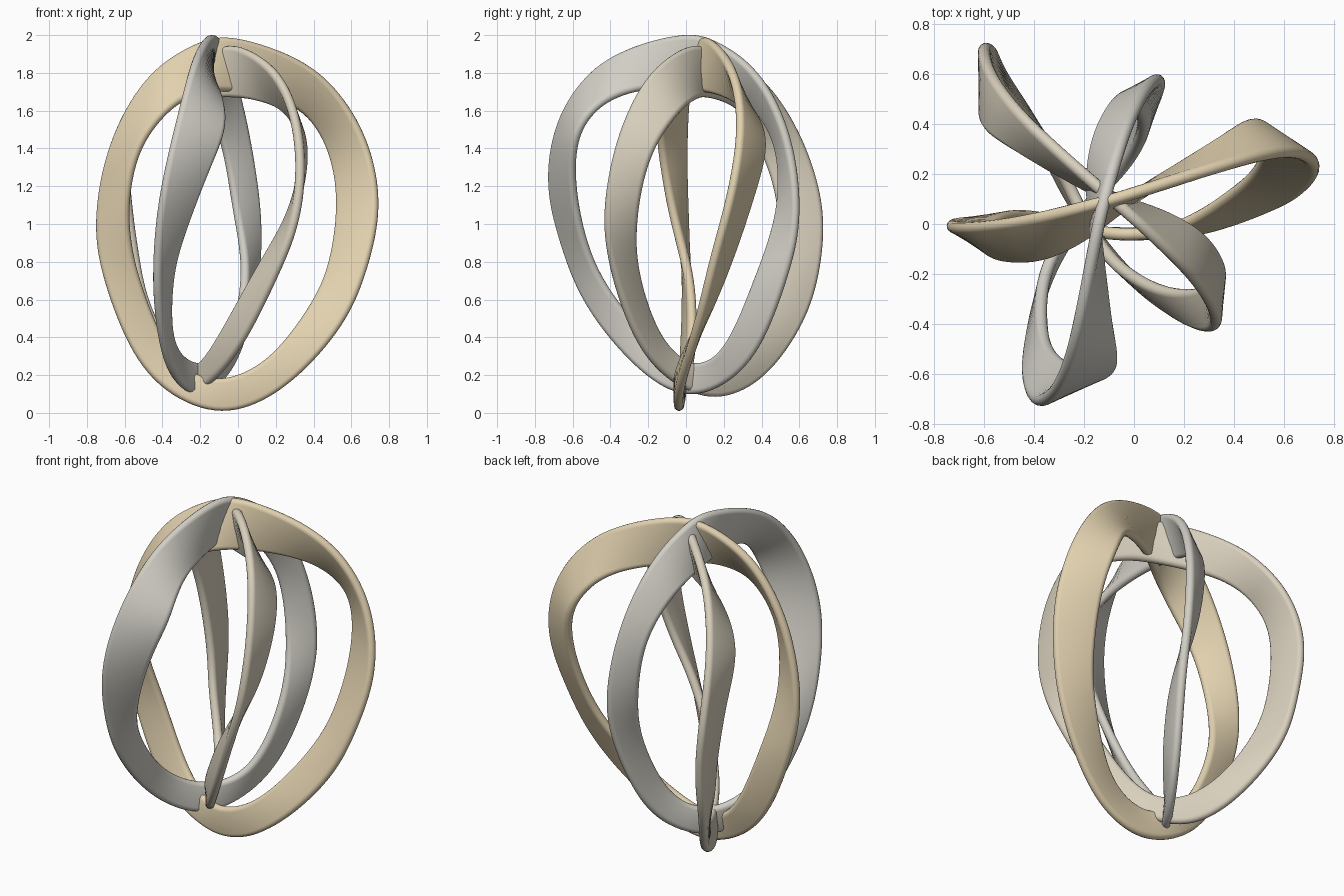
import bpy, bmesh, math
from mathutils import Vector, Matrix

if "Cube" in bpy.data.objects:
    bpy.data.objects.remove(bpy.data.objects["Cube"])

# Outer and inner edge stations of one twisted band (clockwise from the top)
STATIONS = [
    ((0.00, 0.125, 1.985), (-0.01, 0.10, 1.70)),
    ((0.40, 0.24, 1.83), (0.29, 0.30, 1.63)),
    ((0.645, 0.28, 1.52), (0.46, 0.42, 1.44)),
    ((0.745, 0.23, 1.155), (0.525, 0.35, 1.15)),
    ((0.695, 0.14, 0.81), (0.485, 0.23, 0.80)),
    ((0.55, 0.06, 0.46), (0.37, 0.12, 0.55)),
    ((0.23, -0.035, 0.12), (0.15, -0.02, 0.28)),
    ((-0.12, -0.035, 0.00), (-0.11, -0.04, 0.175)),
    ((-0.48, -0.02, 0.20), (-0.34, 0.03, 0.29)),
    ((-0.69, 0.00, 0.64), (-0.51, 0.03, 0.67)),
    ((-0.755, 0.00, 1.01), (-0.58, -0.07, 1.03)),
    ((-0.67, 0.00, 1.43), (-0.53, -0.14, 1.38)),
    ((-0.48, 0.02, 1.77), (-0.36, -0.14, 1.61)),
    ((-0.23, 0.07, 1.95), (-0.19, -0.05, 1.69)),
]
# Position of each station in quarter turns: top 0, right 1, bottom 2, left 3
TURN = [0, 0.33, 0.67, 1, 1.25, 1.5, 1.75, 2, 2.33, 2.67, 3, 3.25, 3.5, 3.75]
T = 0.025      # half thickness
SUB = 10       # rings between stations


def spline(pts):
    """Closed Catmull-Rom curve through the points, lightly evened out."""
    n, out = len(pts), []
    for i in range(n):
        a, b, c, d = (pts[(i + k) % n] for k in (-1, 0, 1, 2))
        for s in range(SUB):
            t = s / SUB
            out.append(0.5 * (2 * b + (c - a) * t + (2 * a - 5 * b + 4 * c - d) * t ** 2
                              + (3 * b - a - 3 * c + d) * t ** 3))
    m = len(out)
    return [sum((out[(i + k) % m] for k in range(-4, 5)), Vector()) / 9 for i in range(m)]


def frame(r, l, t, b):
    """Affine frame from right tip, left tip, top and bottom of a band."""
    r, l, t, b = map(Vector, (r, l, t, b))
    o = (r + l + t + b) / 4
    o.z = (t.z + b.z) / 2
    x, z = r - l, t - b
    y = z.cross(x).normalized() * x.length
    m = Matrix((x, y, z)).transposed().to_4x4()
    return Matrix.Translation(o) @ m


def band(name, colour, mat, bend=((0, 0),) * 4, twist={}):
    """bend: xy shift at top, right, bottom, left; twist: x shift of inner stations."""
    outer, inner = [], []
    for i, (o, n) in enumerate(STATIONS):
        shift = Vector()
        for q, (dx, dy) in enumerate(bend):
            w = max(0, math.cos((TURN[i] - q) * math.pi / 2)) ** 2
            shift += Vector((dx, dy, 0)) * w
        outer.append(mat @ Vector(o) + shift)
        inner.append(mat @ Vector(n) + shift + Vector((twist.get(i, 0), 0, 0)))
    outer, inner = spline(outer), spline(inner)
    mid = [(a + b) / 2 for a, b in zip(outer, inner)]
    n = len(mid)
    bm = bmesh.new()
    rings = []
    for i in range(n):
        tangent = mid[(i + 1) % n] - mid[i - 1]
        across = outer[i] - inner[i]
        h = across.length / 2
        across.normalize()
        normal = tangent.cross(across).normalized()
        ring = []
        # flat strip with half-round edges
        for side in (1, -1):
            for k in range(8):
                a = -math.pi / 2 + math.pi * k / 7
                u = side * (h - T + T * math.cos(a))
                v = side * T * math.sin(a)
                ring.append(bm.verts.new(mid[i] + across * u + normal * v))
        rings.append(ring)
    for i in range(n):
        r0, r1 = rings[i], rings[(i + 1) % n]
        for k in range(16):
            j = (k + 1) % 16
            bm.faces.new((r0[k], r0[j], r1[j], r1[k]))
    bmesh.ops.recalc_face_normals(bm, faces=bm.faces)
    for f in bm.faces:
        f.smooth = True
    me = bpy.data.meshes.new(name)
    bm.to_mesh(me)
    bm.free()
    material = bpy.data.materials.new(name + "_colour")
    material.diffuse_color = (*colour, 1)
    material.use_nodes = True
    material.node_tree.nodes["Principled BSDF"].inputs["Base Color"].default_value = material.diffuse_color
    me.materials.append(material)
    bpy.context.collection.objects.link(bpy.data.objects.new(name, me))


base = frame((0.74, 0.23, 1.155), (-0.75, 0, 1.01), (0, 0.12, 1.98), (-0.12, -0.04, 0.01))
front = frame((-0.41, -0.72, 1.29), (0.08, 0.60, 1.10), (-0.16, -0.05, 2.0), (-0.17, 0.04, 0.10))
back = frame((-0.60, 0.71, 1.10), (0.34, -0.40, 1.03), (-0.12, 0.15, 1.935), (-0.20, 0.12, 0.09))

# Three interlocking twisted bands
band("gold_band", (0.76, 0.64, 0.43), Matrix.Identity(4))
band("grey_band", (0.64, 0.62, 0.56), front @ base.inverted(),
     ((0.025, 0), (0, 0.01), (-0.01, 0), (0.02, 0)),
     {1: 0.03, 2: 0.05, 3: 0.02, 4: -0.04, 5: -0.06, 6: -0.04, 11: 0.03, 12: 0.04, 13: 0.02})
band("beige_band", (0.69, 0.63, 0.51), back @ base.inverted(),
     ((-0.04, -0.04), (0.045, 0.01), (-0.11, -0.03), (0.02, -0.025)))
